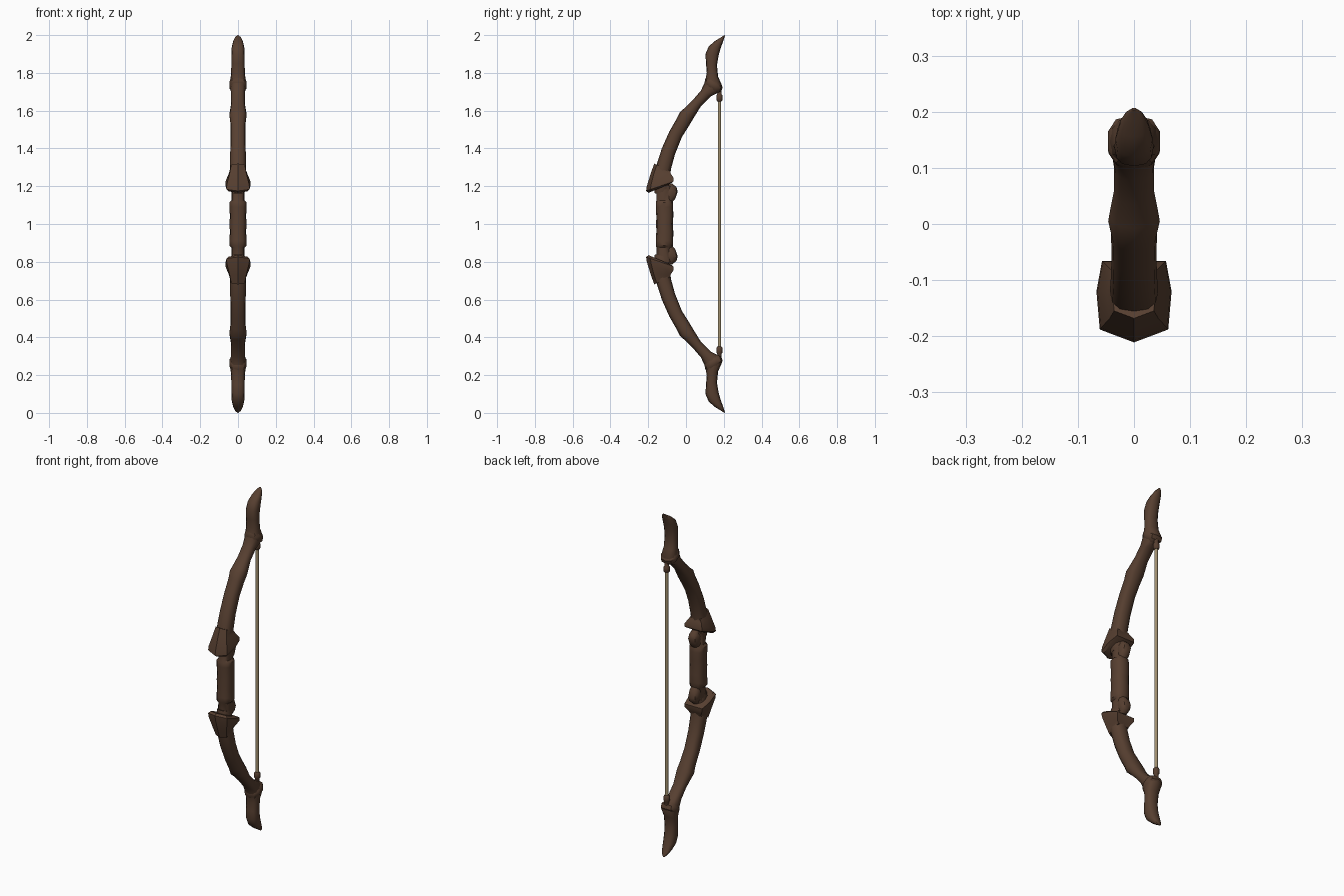
import bpy, bmesh, math
from mathutils import Vector


def material(name, rgb):
    m = bpy.data.materials.new(name)
    m.diffuse_color = (*rgb, 1)
    return m


WOOD = material("dark_wood", (0.095, 0.05, 0.03))
CORD = material("tan_cord", (0.36, 0.28, 0.16))
MID = 1.0  # height of the bow's symmetry plane


def finish(name, bm, mat, angle=40, mirror=True):
    """Turn a bmesh into a smooth-shaded object mirrored about mid height."""
    bmesh.ops.recalc_face_normals(bm, faces=bm.faces)
    me = bpy.data.meshes.new(name)
    bm.to_mesh(me)
    bm.free()
    me.materials.append(mat)
    ob = bpy.data.objects.new(name, me)
    ob.location.z = MID
    bpy.context.collection.objects.link(ob)
    if mirror:
        mod = ob.modifiers.new("Mirror", 'MIRROR')
        mod.use_axis = (False, False, True)
        mod.merge_threshold = 0.0005
    bpy.ops.object.select_all(action='DESELECT')
    ob.select_set(True)
    bpy.context.view_layer.objects.active = ob
    bpy.ops.object.shade_smooth_by_angle(angle=math.radians(angle))
    return ob


def skin(bm, rings, cap_start=True):
    rows = [[bm.verts.new((p[0], p[1], p[2] - MID)) for p in r] for r in rings]
    n = len(rows[0])
    for a, b in zip(rows, rows[1:]):
        for i in range(n):
            j = (i + 1) % n
            bm.faces.new((a[i], a[j], b[j], b[i]))
    if cap_start:
        bm.faces.new(rows[0])
    bm.faces.new(rows[-1])


def loft(name, sections, sides=12, cap_start=True, angle=40):
    """Each section: front (y, z), back (y, z), half width."""
    rings = []
    for yf, zf, yb, zb, w in sections:
        ring = []
        for i in range(sides):
            t = 2 * math.pi * i / sides
            c, s = math.cos(t), math.sin(t)
            # slightly squared oval
            c = math.copysign(abs(c) ** 0.85, c)
            s = math.copysign(abs(s) ** 0.75, s)
            k = (1 - c) / 2
            ring.append((w * s, yf + (yb - yf) * k, zf + (zb - zf) * k))
        rings.append(ring)
    bm = bmesh.new()
    skin(bm, rings, cap_start)
    return finish(name, bm, WOOD, angle)


# Curved limb from inside the guard up to the flared tip
loft("limb", [
    (-0.165, 1.16, -0.085, 1.18, 0.034),
    (-0.172, 1.22, -0.085, 1.22, 0.042),
    (-0.160, 1.30, -0.080, 1.29, 0.043),
    (-0.128, 1.40, -0.058, 1.37, 0.041),
    (-0.088, 1.49, -0.022, 1.46, 0.040),
    (-0.048, 1.56, 0.016, 1.52, 0.041),
    (-0.030, 1.595, 0.040, 1.56, 0.046),
    (-0.008, 1.613, 0.052, 1.58, 0.043),
    (0.035, 1.655, 0.080, 1.625, 0.036),
    (0.078, 1.705, 0.130, 1.675, 0.036),
    (0.100, 1.75, 0.180, 1.70, 0.042),
    (0.104, 1.77, 0.190, 1.735, 0.043),
    (0.110, 1.80, 0.170, 1.78, 0.037),
    (0.106, 1.85, 0.164, 1.84, 0.035),
    (0.103, 1.90, 0.172, 1.89, 0.035),
    (0.120, 1.94, 0.183, 1.93, 0.033),
    (0.155, 1.97, 0.195, 1.962, 0.026),
    (0.188, 1.99, 0.203, 1.985, 0.016),
    (0.203, 2.0, 0.207, 1.998, 0.004)])

# Handle with bound ridges and a narrow neck below each guard
loft("grip", [
    (-0.158, 1.00, -0.070, 1.00, 0.045),
    (-0.157, 1.04, -0.067, 1.04, 0.043),
    (-0.160, 1.09, -0.068, 1.09, 0.045),
    (-0.160, 1.115, -0.070, 1.115, 0.045),
    (-0.156, 1.125, -0.074, 1.125, 0.034),
    (-0.158, 1.20, -0.074, 1.20, 0.034)], cap_start=False)

# Rounded lumps at the back of the neck and beneath the guard
loft("neck_knob", [
    (-0.120, 1.115, -0.072, 1.115, 0.022),
    (-0.125, 1.135, -0.056, 1.135, 0.030),
    (-0.125, 1.165, -0.044, 1.170, 0.032),
    (-0.120, 1.185, -0.050, 1.195, 0.028),
    (-0.115, 1.205, -0.075, 1.215, 0.018)], sides=10)

# Faceted guard with a pointed prow
outline = [(0, -0.211), (0.061, -0.188), (0.067, -0.120), (0.057, -0.066),
           (-0.057, -0.066), (-0.067, -0.120), (-0.061, -0.188)]


def guard_ring(scale, dy, z_front, z_back):
    ring = []
    for x, y in outline:
        k = (y + 0.211) / 0.145
        yy = -0.128 + (y + 0.128) * scale + dy
        ring.append((x * scale, yy, z_front + (z_back - z_front) * k))
    return ring


bm = bmesh.new()
skin(bm, [guard_ring(0.82, -0.002, 1.165, 1.215),
          guard_ring(1.0, 0, 1.175, 1.225),
          guard_ring(0.97, 0.001, 1.20, 1.245),
          guard_ring(0.72, 0.002, 1.27, 1.268),
          guard_ring(0.58, 0.008, 1.32, 1.28)])
finish("guard", bm, WOOD, 30)


def rod(name, profile, y, mat, sides=10, mirror=True):
    """Round part on a vertical axis; profile holds (radius, z)."""
    bm = bmesh.new()
    skin(bm, [[(r * math.cos(2 * math.pi * i / sides),
                y + r * math.sin(2 * math.pi * i / sides), z)
               for i in range(sides)] for r, z in profile])
    return finish(name, bm, mat, 40, mirror)


# String, its end knots and the nocks that hold it
rod("string", [(0.009, 0.35), (0.009, 1.65)], 0.177, CORD, mirror=False)
rod("string_knot", [(0.011, 1.648), (0.017, 1.655), (0.017, 1.680),
                    (0.012, 1.688), (0.011, 1.72)], 0.177, WOOD)

# Band that bulges sideways around the nock
loft("nock_band", [
    (0.100, 1.735, 0.165, 1.690, 0.036),
    (0.098, 1.748, 0.186, 1.700, 0.047),
    (0.102, 1.768, 0.194, 1.722, 0.048),
    (0.108, 1.780, 0.184, 1.745, 0.038)], sides=10)
